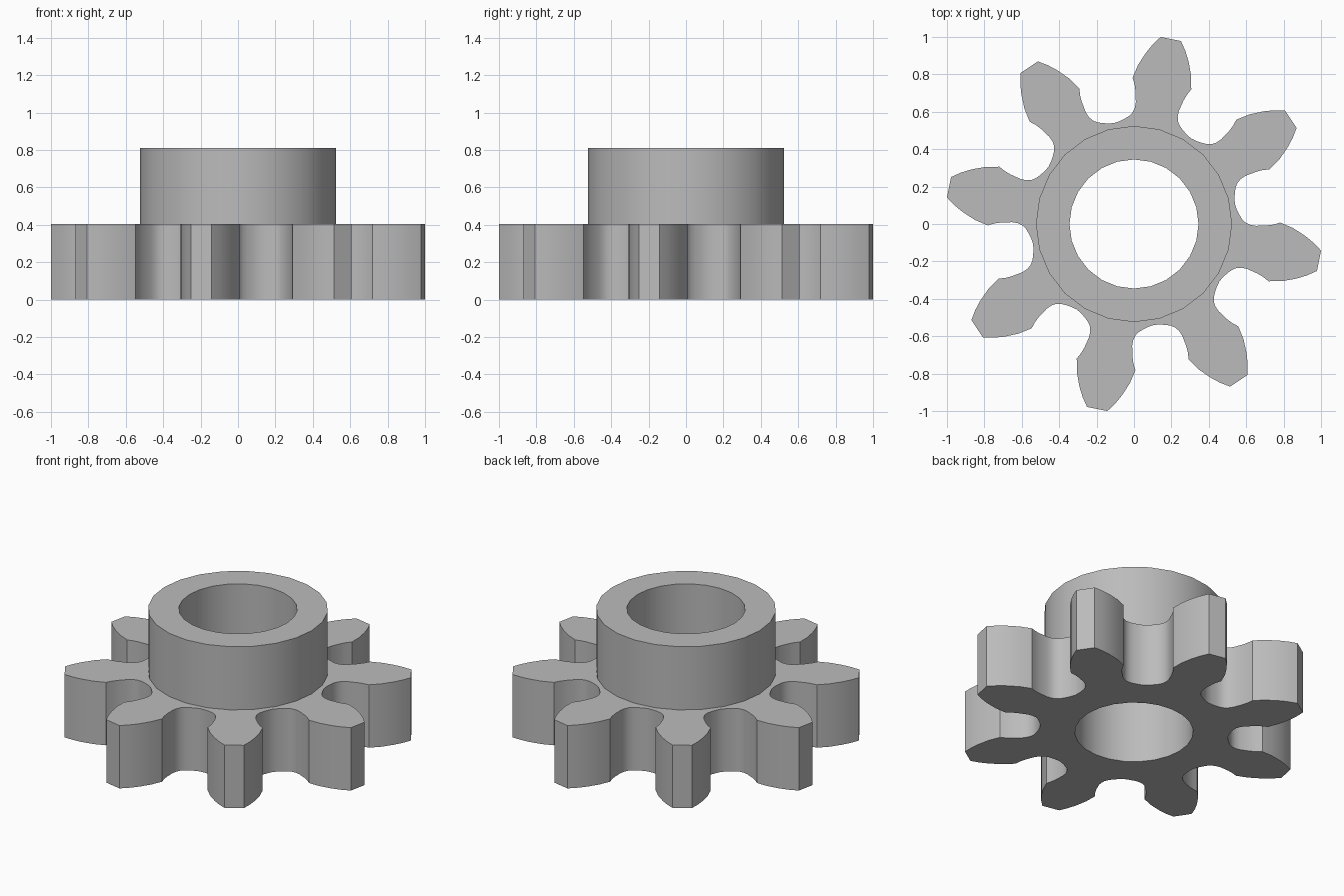
import bpy
import bmesh
import math

if "Cube" in bpy.data.objects:
    bpy.data.objects.remove(bpy.data.objects["Cube"])

TEETH = 8
SIDES = 24            # facets on hub and bore
GEAR_TOP = 0.404
HUB_TOP = 0.81
HUB_R = 0.524
BORE_R = 0.345

# Half tooth: (radius, degrees from the tooth's centre line), tip to valley
HALF_TOOTH = [(1.01, 3.15), (0.965, 5.3), (0.917, 7.3), (0.85, 9.8), (0.782, 11.8),
              (0.745, 11.0), (0.71, 10.6), (0.65, 10.4), (0.62, 10.9), (0.596, 12.0),
              (0.578, 13.9), (0.566, 16.2), (0.555, 19.4)]


def polar(r, deg):
    a = math.radians(deg)
    return (r * math.cos(a), r * math.sin(a))


def circle(r):
    return [polar(r, 360 * i / SIDES) for i in range(SIDES)]


def gear_outline():
    pts = []
    for t in range(TEETH):
        mid = 360 / TEETH * t - 11.25
        pts += [polar(r, mid - d) for r, d in reversed(HALF_TOOTH)]
        pts += [polar(r, mid + d) for r, d in HALF_TOOTH]
        pts.append(polar(0.55, mid + 180 / TEETH))
    return pts


bm = bmesh.new()


def ring(points, z):
    """Closed loop of edges at height z."""
    vs = [bm.verts.new((x, y, z)) for x, y in points]
    es = [bm.edges.new((vs[i - 1], vs[i])) for i in range(len(vs))]
    return vs, es


def wall(low, high):
    """Vertical quads between two matching loops."""
    a, b = low[0], high[0]
    for i in range(len(a)):
        bm.faces.new((a[i - 1], a[i], b[i], b[i - 1]))


def cap(outer, inner):
    """Flat face with a hole."""
    bmesh.ops.triangle_fill(bm, edges=outer[1] + inner[1], use_beauty=True)


# Loops
teeth_low, teeth_high = ring(gear_outline(), 0), ring(gear_outline(), GEAR_TOP)
hub_low, hub_high = ring(circle(HUB_R), GEAR_TOP), ring(circle(HUB_R), HUB_TOP)
bore_low, bore_high = ring(circle(BORE_R), 0), ring(circle(BORE_R), HUB_TOP)

# Underside, gear top and hub rim
cap(teeth_low, bore_low)
cap(teeth_high, hub_low)
cap(hub_high, bore_high)

# Tooth flanks, hub side and bore
wall(teeth_low, teeth_high)
wall(hub_low, hub_high)
wall(bore_low, bore_high)

bmesh.ops.recalc_face_normals(bm, faces=bm.faces[:])
mesh = bpy.data.meshes.new("gear_with_hub")
bm.to_mesh(mesh)
bm.free()

gear = bpy.data.objects.new("gear_with_hub", mesh)
bpy.context.collection.objects.link(gear)

grey = bpy.data.materials.new("plain_grey")
grey.diffuse_color = (0.5, 0.5, 0.5, 1)
grey.use_nodes = True
grey.node_tree.nodes["Principled BSDF"].inputs["Base Color"].default_value = grey.diffuse_color
mesh.materials.append(grey)

bpy.context.view_layer.objects.active = gear
gear.select_set(True)
bpy.ops.object.shade_smooth_by_angle(angle=math.radians(30))
